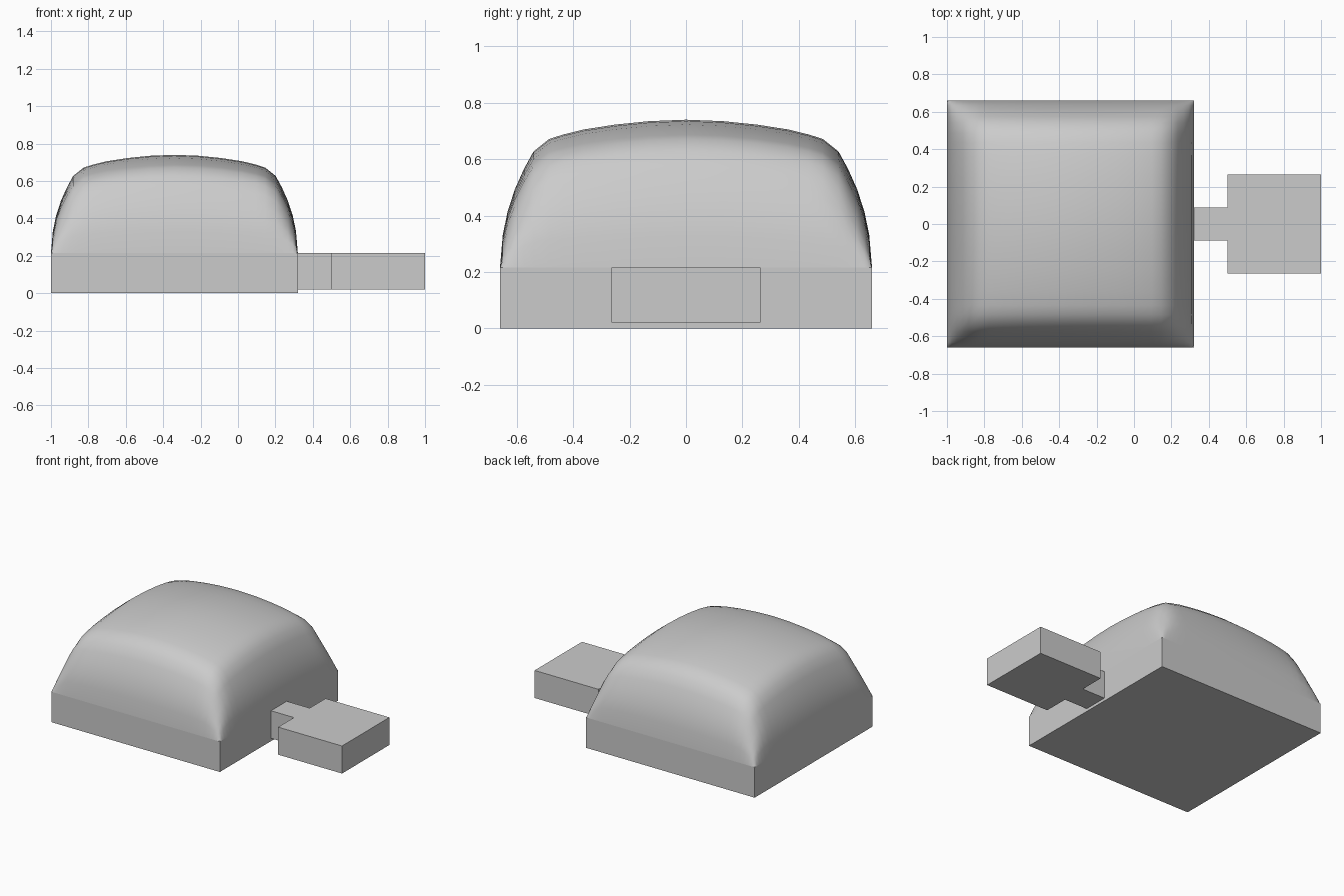
import bpy, bmesh

cube = bpy.data.objects.get("Cube")
if cube:
    bpy.data.objects.remove(cube, do_unlink=True)

grey = bpy.data.materials.new("plain grey")
grey.use_nodes = True
colour = (0.6, 0.6, 0.6, 1)
grey.diffuse_color = colour
grey.node_tree.nodes["Principled BSDF"].inputs["Base Color"].default_value = colour

HALF = 0.66        # half width of the square body
CENTRE_X = -0.34
RIM = 0.215        # height where the dome starts
RISE = 0.525


def finish(name, bm):
    bmesh.ops.recalc_face_normals(bm, faces=bm.faces)
    mesh = bpy.data.meshes.new(name)
    bm.to_mesh(mesh)
    bm.free()
    mesh.materials.append(grey)
    obj = bpy.data.objects.new(name, mesh)
    bpy.context.collection.objects.link(obj)
    return obj


def box(name, lo, hi):
    bm = bmesh.new()
    bmesh.ops.create_cube(bm, size=1)
    for v in bm.verts:
        v.co = [a + (c + 0.5) * (b - a) for a, b, c in zip(lo, hi, v.co)]
    return finish(name, bm)


# Square base, neck and end block
box("base", (CENTRE_X - HALF, -HALF, 0), (CENTRE_X + HALF, HALF, RIM))
box("neck", (CENTRE_X + HALF, -0.088, 0.02), (0.5, 0.088, RIM))
box("end_block", (0.5, -0.265, 0.02), (1, 0.265, RIM))

# Pillow dome: one profile (position, height) swept in both directions
half = [(0, 1), (0.2, 0.99), (0.38, 0.967), (0.55, 0.934), (0.66, 0.9), (0.735, 0.87),
        (0.82, 0.785), (0.87, 0.67), (0.92, 0.53), (0.96, 0.375), (0.985, 0.22), (1, 0)]
profile = [(-u, f) for u, f in reversed(half[1:])] + half

bm = bmesh.new()
rows = [[bm.verts.new((CENTRE_X + HALF * u, HALF * v, RIM + RISE * f * g))
         for u, f in profile] for v, g in profile]
for lower, upper in zip(rows, rows[1:]):
    for i in range(len(profile) - 1):
        bm.faces.new((lower[i], lower[i + 1], upper[i + 1], upper[i]))
for face in bm.faces:
    face.smooth = True
dome = finish("dome", bm)
if dome.data.polygons[len(dome.data.polygons) // 2].normal.z < 0:
    dome.data.flip_normals()
